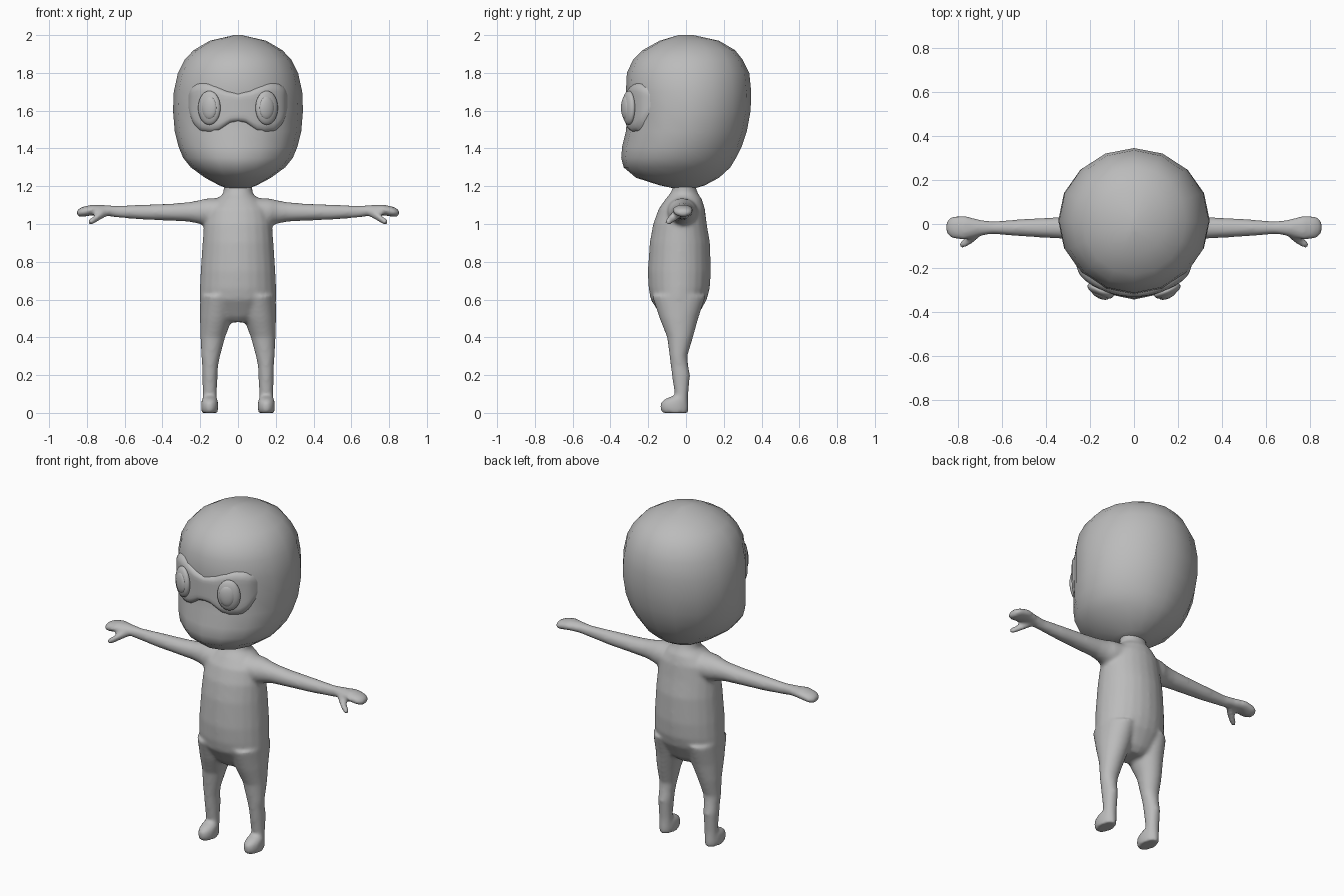
import bpy, bmesh, math
from mathutils import Matrix

if "Cube" in bpy.data.objects:
    bpy.data.objects.remove(bpy.data.objects["Cube"])

grey = bpy.data.materials.new("soft_grey")
grey.use_nodes = True
grey.diffuse_color = (0.5, 0.5, 0.5, 1)
grey.node_tree.nodes["Principled BSDF"].inputs["Base Color"].default_value = (0.5, 0.5, 0.5, 1)


def loft(bm, rings, n=24, along="z", mirror=1):
    """Closed skin through ellipses given as (height, u low, u high, v low, v high)."""
    loops = []
    for t, u0, u1, v0, v1 in rings:
        loop = []
        for i in range(n):
            a = math.tau * i / n
            u = (u0 + u1) / 2 + (u1 - u0) / 2 * math.sin(a)
            v = (v0 + v1) / 2 + (v1 - v0) / 2 * math.cos(a)
            co = (u, v, t) if along == "z" else (t, u, v)
            loop.append(bm.verts.new((co[0] * mirror, co[1], co[2])))
        loops.append(loop)
    faces = [bm.faces.new(loops[0]), bm.faces.new(loops[-1])]
    for a, b in zip(loops, loops[1:]):
        for i in range(n):
            j = (i + 1) % n
            faces.append(bm.faces.new((a[i], a[j], b[j], b[i])))
    bmesh.ops.recalc_face_normals(bm, faces=faces)


def finish(bm, name):
    me = bpy.data.meshes.new(name)
    bm.to_mesh(me)
    bm.free()
    me.materials.append(grey)
    for p in me.polygons:
        p.use_smooth = True
    ob = bpy.data.objects.new(name, me)
    bpy.context.collection.objects.link(ob)
    return ob


def lerp(points, x):
    for (xa, za), (xb, zb) in zip(points, points[1:]):
        if x <= xb:
            return za + (zb - za) * (x - xa) / (xb - xa)
    return points[-1][1]


# Body: torso, arms, thumbs, legs and feet fused into one soft skin
bm = bmesh.new()
torso = [(.48, .07, -.1, .03), (.51, .14, -.13, .06), (.6, .203, -.187, .11),
         (.66, .202, -.198, .126), (.75, .198, -.202, .132), (.9, .188, -.192, .127),
         (1.0, .18, -.174, .11), (1.08, .165, -.145, .1), (1.13, .115, -.11, .085),
         (1.16, .078, -.085, .065), (1.19, .076, -.07, .052), (1.26, .085, -.07, .052)]
loft(bm, [(z, -r, r, f, b) for z, r, f, b in torso])

arm = [(.08, -.11, .07, .99, 1.14), (.17, -.095, .055, .99, 1.135), (.21, -.078, .042, 1.002, 1.125),
       (.26, -.07, .035, 1.012, 1.116), (.35, -.066, .031, 1.017, 1.108), (.5, -.057, .023, 1.023, 1.102),
       (.64, -.046, .012, 1.034, 1.097), (.7, -.053, .02, 1.044, 1.1), (.77, -.072, .039, 1.046, 1.103),
       (.82, -.068, .036, 1.038, 1.092), (.842, -.055, .025, 1.038, 1.082), (.853, -.035, .005, 1.046, 1.07)]
thumb = [(.69, -.05, 0, 1.043, 1.085), (.73, -.085, -.03, 1.02, 1.068),
         (.765, -.107, -.062, 1.0, 1.042), (.785, -.112, -.075, .995, 1.027), (.792, -.105, -.085, 1.0, 1.02)]
leg = [(.62, .01, .2, -.18, .105), (.5, .03, .201, -.14, .065), (.4, .068, .199, -.1, .037),
       (.3, .095, .194, -.087, .007), (.25, .105, .19, -.081, .012), (.2, .108, .19, -.075, .022),
       (.1, .112, .187, -.06, .012), (.04, .112, .187, -.06, .01)]
foot = [(0, .108, .192, -.128, .012), (.025, .104, .196, -.138, .014), (.055, .105, .195, -.135, .013),
        (.075, .11, .19, -.11, .012), (.09, .12, .18, -.07, .008)]
for side in (1, -1):
    loft(bm, arm, along="x", mirror=side)
    loft(bm, thumb, n=16, along="x", mirror=side)
    loft(bm, leg, mirror=side)
    loft(bm, foot, mirror=side)
body = finish(bm, "body")
skin = body.modifiers.new("fuse", "REMESH")
skin.mode = "VOXEL"
skin.voxel_size = 0.01
skin.use_smooth_shade = True
soften = body.modifiers.new("soften", "SMOOTH")
soften.factor = 0.5
soften.iterations = 8

# Head: faceted outline, smooth shading, chin pushed forward
head = [(1.19, .06, -.07, .05), (1.205, .1, -.14, .1), (1.245, .175, -.265, .175), (1.3, .25, -.33, .235),
        (1.35, .29, -.343, .265), (1.41, .315, -.338, .295), (1.49, .335, -.318, .322),
        (1.6, .344, -.31, .342), (1.7, .34, -.318, .345), (1.8, .318, -.313, .335),
        (1.87, .282, -.28, .3), (1.92, .235, -.23, .26), (1.97, .15, -.14, .175), (2, .02, -.04, .04)]
bm = bmesh.new()
loft(bm, [(z, -r, r, f, b) for z, r, f, b in head], n=16)
finish(bm, "head")

# Mask: curved plate around the eyes, its rim sinking into the face
upper = [(0, 1.7), (.06, 1.712), (.12, 1.742), (.17, 1.755), (.215, 1.75), (.245, 1.73), (.26, 1.7), (.268, 1.65)]
lower = [(0, 1.535), (.04, 1.53), (.07, 1.508), (.1, 1.485), (.14, 1.475), (.2, 1.483), (.235, 1.52),
         (.255, 1.575), (.268, 1.64)]


def face_y(x):
    return -.31 * math.sqrt(1 - (x / .344) ** 2)


bm = bmesh.new()
cols, rows, grid = 40, 14, []
for i in range(cols + 1):
    u = math.sin(math.pi * (i / cols - .5))
    x = .268 * u
    top, bottom = lerp(upper, abs(x)), lerp(lower, abs(x))
    column = []
    for j in range(rows + 1):
        v = math.sin(math.pi * (j / rows - .5))
        lift = (1 - abs(v) ** 10) * (1 - abs(u) ** 24)
        z = (top + bottom) / 2 + v * (top - bottom) / 2
        column.append(bm.verts.new((x, face_y(x) + .035 - .055 * lift, z)))
    grid.append(column)
for a, b in zip(grid, grid[1:]):
    for j in range(rows):
        bm.faces.new((a[j], b[j], b[j + 1], a[j + 1]))
finish(bm, "mask")

# Eyes: wide oval with a smaller raised oval on it, turned slightly outward
for side, label in ((1, "left"), (-1, "right")):
    for part, width, height, depth, y in (("eye", .064, .09, .028, -.303), ("pupil", .043, .062, .02, -.319)):
        bm = bmesh.new()
        place = (Matrix.Translation((.152 * side, y, 1.615)) @ Matrix.Rotation(.42 * side, 4, "Z")
                 @ Matrix.Diagonal((width, depth, height, 1)))
        bmesh.ops.create_uvsphere(bm, u_segments=24, v_segments=14, radius=1, matrix=place)
        finish(bm, label + "_" + part)
